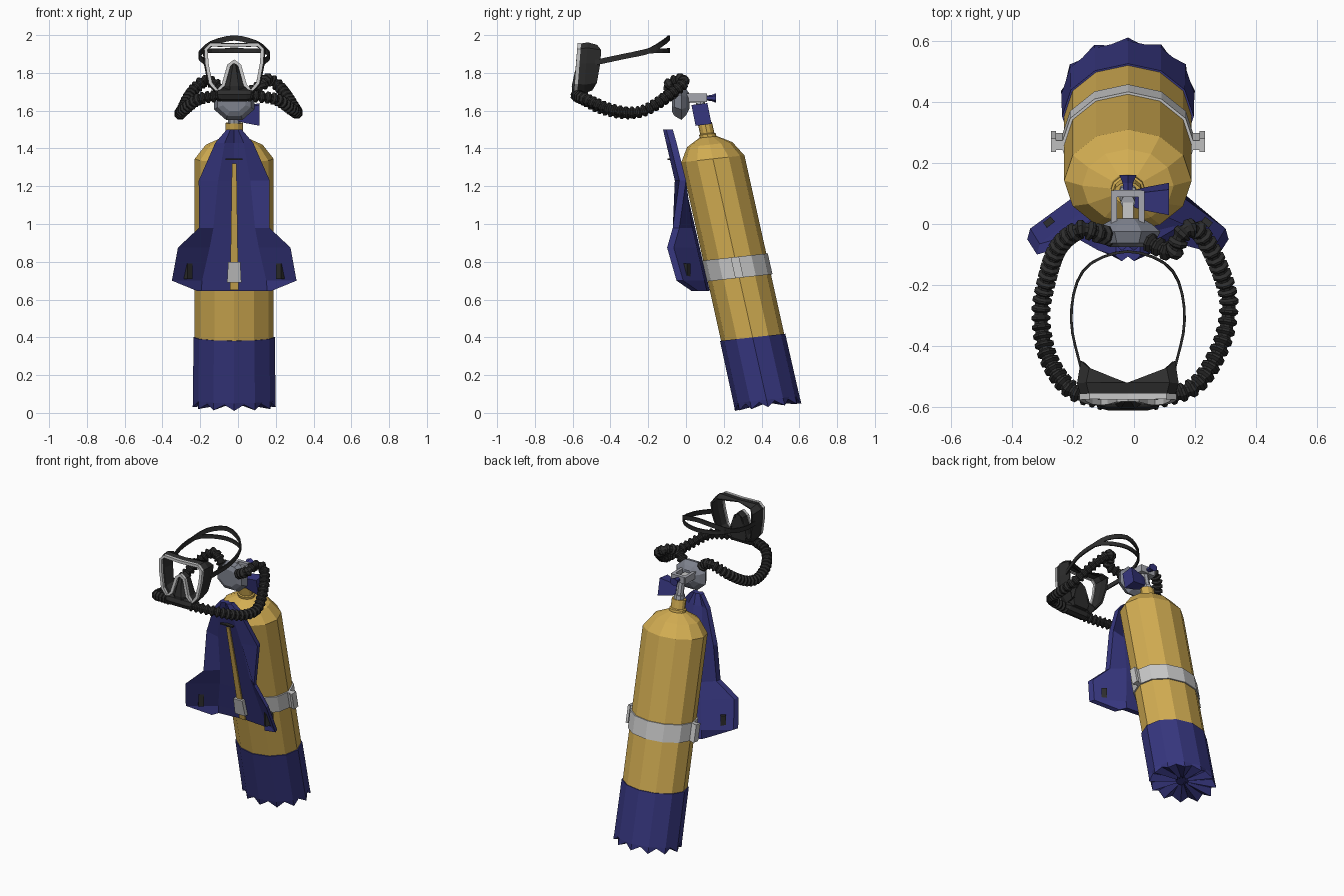
import bpy, bmesh
from math import sin, cos, pi
from mathutils import Vector, Matrix

if "Cube" in bpy.data.objects:
    bpy.data.objects.remove(bpy.data.objects["Cube"])

CX = -0.02  # centre line of the set


def material(name, r, g, b):
    m = bpy.data.materials.new(name)
    m.use_nodes = True
    m.diffuse_color = (r, g, b, 1)
    m.node_tree.nodes["Principled BSDF"].inputs["Base Color"].default_value = (r, g, b, 1)
    return m


YELLOW = material("tank_yellow", 0.65, 0.42, 0.085)
BLUE = material("navy_blue", 0.037, 0.037, 0.21)
BLACK = material("rubber_black", 0.026, 0.026, 0.026)
LIGHT = material("light_grey", 0.58, 0.58, 0.58)
STEEL = material("steel_grey", 0.21, 0.225, 0.27)
METAL = material("valve_metal", 0.38, 0.39, 0.43)


def build(name, verts, faces, mat, matrix=None):
    bm = bmesh.new()
    vs = [bm.verts.new(v) for v in verts]
    for f in faces:
        bm.faces.new([vs[i] for i in f])
    if matrix:
        bm.transform(matrix)
    bmesh.ops.recalc_face_normals(bm, faces=bm.faces)
    me = bpy.data.meshes.new(name)
    bm.to_mesh(me)
    bm.free()
    me.materials.append(mat)
    ob = bpy.data.objects.new(name, me)
    bpy.context.collection.objects.link(ob)
    return ob


def loft(name, rings, mat, caps=True, loop=False, matrix=None):
    """Skin a series of equal closed rings."""
    n, m = len(rings[0]), len(rings)
    faces = []
    for i in range(m if loop else m - 1):
        a, b = i * n, (i + 1) % m * n
        faces += [(a + j, a + (j + 1) % n, b + (j + 1) % n, b + j) for j in range(n)]
    if caps and not loop:
        faces += [tuple(range(n)), tuple(range((m - 1) * n, m * n))]
    return build(name, [v for r in rings for v in r], faces, mat, matrix)


def circle(r, z, n=12, squash=0.8):
    return [(r * sin(2 * pi * i / n), r * squash * cos(2 * pi * i / n), z) for i in range(n)]


def lathe(name, profile, mat, matrix, n=12, squash=0.8):
    return loft(name, [circle(r, z, n, squash) for r, z in profile], mat, matrix=matrix)


def box(name, lo, hi, mat, matrix=None):
    rings = [[(lo[0], lo[1], z), (hi[0], lo[1], z), (hi[0], hi[1], z), (lo[0], hi[1], z)]
             for z in (lo[2], hi[2])]
    return loft(name, rings, mat, matrix=matrix)


def resample(pts, count):
    """Smooth curve through the points, evenly spaced."""
    p = [Vector(q) for q in pts]
    p = [2 * p[0] - p[1]] + p + [2 * p[-1] - p[-2]]
    fine = []
    for a, b, c, d in zip(p, p[1:], p[2:], p[3:]):
        for k in range(20):
            t = k / 20
            fine.append(0.5 * (2 * b + (c - a) * t + (2 * a - 5 * b + 4 * c - d) * t ** 2
                               + (3 * b - a - 3 * c + d) * t ** 3))
    fine.append(p[-2])
    dist = [0]
    for a, b in zip(fine, fine[1:]):
        dist.append(dist[-1] + (b - a).length)
    out, k = [], 0
    for i in range(count):
        s = dist[-1] * i / (count - 1)
        while k < len(dist) - 2 and dist[k + 1] < s:
            k += 1
        out.append(fine[k].lerp(fine[k + 1], (s - dist[k]) / (dist[k + 1] - dist[k])))
    return out


def tube(name, path, size, mat, sides=8, ref=(0, 0, 1), loop=False):
    """Sweep a section; size(i) gives its half width and half height."""
    path, ref, n, rings = [Vector(p) for p in path], Vector(ref), len(path), []
    for i, p in enumerate(path):
        if loop:
            t = path[(i + 1) % n] - path[i - 1]
        else:
            t = path[min(i + 1, n - 1)] - path[max(i - 1, 0)]
        side = t.cross(ref).normalized()
        up = side.cross(t).normalized()
        w, h = size(i)
        angles = [2 * pi * (k + 0.5) / sides for k in range(sides)]
        rings.append([p + side * w * cos(a) + up * h * sin(a) for a in angles])
    return loft(name, rings, mat, loop=loop)


# Leaning, slightly sheared frame shared by the tank parts
LEAN = Matrix(((1, 0, 0, CX), (0, 1, -0.2226, 0.4417), (0, 0.11, 1, 0), (0, 0, 0, 1)))

# Tank with shoulder and neck
lathe("tank", [(0.209, 0.3), (0.209, 1.345), (0.15, 1.42), (0.06, 1.46)], YELLOW, LEAN)
lathe("tank_neck", [(0.055, 1.44), (0.055, 1.475), (0.047, 1.48), (0.047, 1.535)], YELLOW, LEAN)

# Boot with a toothed, ribbed base
def boot_ring(r, z_rib, z_gap, gap=1):
    ring = circle(r, 0, 24)
    return [(x, y, z_rib) if i % 2 == 0 else (x * cos(pi / 12) * gap, y * cos(pi / 12) * gap, z_gap)
            for i, (x, y, _) in enumerate(ring)]

loft("tank_boot", [boot_ring(0.2, 0.4, 0.4), boot_ring(0.216, 0.4, 0.4), boot_ring(0.218, 0.07, 0.07),
                   boot_ring(0.22, 0.03, 0.06, 0.95), boot_ring(0.04, 0.05, 0.075)], BLUE, matrix=LEAN)

# Tank band with side clamps
lathe("tank_band", [(0.21, 0.715), (0.219, 0.715), (0.219, 0.825), (0.21, 0.825)], LIGHT, LEAN)
for s, side in ((1, "left"), (-1, "right")):
    xs = sorted((s * 0.2, s * 0.235))
    box("band_clamp_" + side, (xs[0], -0.015, 0.715), (xs[1], 0.015, 0.825), LIGHT, LEAN)
    xs = sorted((s * 0.235, s * 0.252))
    box("band_clamp_tab_" + side, (xs[0], -0.022, 0.715), (xs[1], 0.022, 0.825), LIGHT, LEAN)

# Winged back plate: z, inner half width, outer half width, outer y
def plate_y(z):
    return -0.065 + 0.231 * (1.32 - z)

plate_rows = [(1.50, 0.02, 0.04, -0.105), (1.43, 0.05, 0.10, -0.085), (1.23, 0.085, 0.188, -0.035),
              (0.98, 0.11, 0.186, -0.07), (0.875, 0.13, 0.298, -0.10), (0.70, 0.17, 0.33, -0.05),
              (0.645, 0.175, 0.195, 0.03)]
rings = []
for z, xi, xo, yo in plate_rows:
    yc = plate_y(z)
    half = [(xi, yc - 0.015), (xo, yo)]
    front = [(-x, y) for x, y in reversed(half)] + [(0, yc)] + half
    ring = front + [(x * 0.97, y + 0.035) for x, y in reversed(front)]
    rings.append([(CX + x, y, z) for x, y in ring])
loft("back_plate", rings, BLUE)

# Centre webbing, buckle and slots on the plate
strip = []
for z, w in ((1.32, 0.012), (0.65, 0.022)):
    y = plate_y(z) - 0.015
    strip.append([(CX - w, y, z), (CX + w, y, z), (CX + w, y + 0.009, z), (CX - w, y + 0.009, z)])
loft("centre_webbing", strip, YELLOW)
buckle = []
for z, w in ((0.80, 0.032), (0.69, 0.038)):
    y = plate_y(z) - 0.03
    buckle.append([(CX - w, y, z), (CX + w, y, z), (CX + w, y + 0.03, z), (CX - w, y + 0.03, z)])
loft("centre_buckle", buckle, LIGHT)
box("plate_slot", (CX - 0.045, -0.097, 1.338), (CX + 0.045, -0.06, 1.346), BLACK)
for s, side in ((1, "left"), (-1, "right")):
    turn = Matrix.Translation((CX + s * 0.25, -0.005, 0.75)) @ Matrix.Rotation(-s * 0.68, 4, "Z")
    box("wing_slot_" + side, (-0.016, -0.025, -0.04), (0.016, 0.025, 0.04), BLACK, turn)

# Valve stem, yoke and knobs
lathe("valve_stem", [(0.033, 1.5), (0.033, 1.56), (0.024, 1.56), (0.024, 1.67)], METAL, LEAN, 8, 1)
for s, side in ((1, "left"), (-1, "right")):
    x = CX + s * 0.045
    box("yoke_arm_" + side, (x - 0.01, -0.01, 1.645), (x + 0.01, 0.11, 1.69), METAL)
box("yoke_bar", (CX - 0.045, 0.088, 1.645), (CX + 0.045, 0.112, 1.69), METAL)
box("yoke_seat", (CX - 0.018, 0.0, 1.64), (CX + 0.018, 0.07, 1.675), LIGHT)
back = Matrix.Translation((CX, 0, 1.667)) @ Matrix.Rotation(-pi / 2, 4, "X")
lathe("yoke_knob", [(0.017, 0.11), (0.02, 0.135), (0.032, 0.16)], BLUE, back, 6, 0.8)
knob = [[(x, 0.082 + a * w - b * h * 0.2, 1.58 + b * h + a * 0.005) for a, b in ((-1, -1), (1, -1), (1, 1), (-1, 1))]
        for x, w, h in ((0.0, 0.022, 0.03), (0.035, 0.03, 0.04), (0.115, 0.042, 0.055))]
loft("valve_knob", knob, BLUE)

# Regulator body: faceted drum facing forward
drum = [[(CX + r * cos(pi * (k + 0.5) / 4), y, zc + 0.88 * r * sin(pi * (k + 0.5) / 4)) for k in range(8)]
        for y, r, zc in ((-0.075, 0.065, 1.65), (-0.062, 0.095, 1.65), (-0.025, 0.115, 1.645),
                         (0.0, 0.085, 1.645), (0.018, 0.05, 1.65))]
loft("regulator_body", drum, STEEL)

# Corrugated hoses
hose_paths = {
    "right": [(-0.08, -0.04, 1.69), (-0.12, -0.03, 1.74), (-0.18, -0.02, 1.755), (-0.25, -0.08, 1.69),
              (-0.29, -0.20, 1.61), (-0.305, -0.31, 1.585), (-0.28, -0.44, 1.61), (-0.21, -0.54, 1.66),
              (-0.10, -0.58, 1.68)],
    "left": [(0.05, -0.06, 1.69), (0.125, -0.09, 1.735), (0.155, -0.035, 1.765), (0.20, -0.015, 1.745),
             (0.25, -0.08, 1.69), (0.30, -0.20, 1.61), (0.31, -0.29, 1.59), (0.28, -0.41, 1.61),
             (0.20, -0.53, 1.66), (0.06, -0.58, 1.68)],
}
for side, pts in hose_paths.items():
    def rib(i):
        r = 0.034 if i % 4 < 2 else 0.023
        return r, r
    tube("hose_" + side, resample(pts, 122), rib, BLACK)

# Mouthpiece under the mask
mouth = [[(x, -0.575 + 0.036 * cos(pi * k / 4) * s, 1.685 + 0.036 * sin(pi * k / 4) * s) for k in range(8)]
         for x, s in ((-0.12, 0.75), (-0.085, 1), (0.045, 1), (0.08, 0.75))]
loft("mouthpiece", mouth, BLACK)

# Mask outline with a nose notch, mirrored about the centre
half = [(0.0, 1.945), (0.125, 1.95), (0.15, 1.925), (0.145, 1.85), (0.125, 1.745), (0.09, 1.705),
        (0.058, 1.735), (0.028, 1.84), (0.0, 1.862)]
outline = half + [(-x, z) for x, z in half[-2:0:-1]]

def mask_front(z):
    return -0.585 + 0.08 * (z - 1.7)

tube("mask_rim", [(CX + x, mask_front(z), z) for x, z in outline], lambda i: (0.013, 0.013),
     LIGHT, 4, (0, 1, 0), True)
skirt = [[(CX + x, mask_front(z) + 0.005, z) for x, z in outline],
         [(CX + x * 1.08, mask_front(z) + 0.045, 1.83 + (z - 1.83) * 1.06) for x, z in outline],
         [(CX + x, -0.525 + 0.075 * (x / 0.15) ** 2, 1.83 + (z - 1.83) * 0.95) for x, z in outline]]
ob = loft("mask_skirt", skirt, BLACK, caps=False)
mod = ob.modifiers.new("thickness", "SOLIDIFY")
mod.thickness, mod.offset = 0.01, 0

# Nose pocket
nose = [[(CX - w, -0.52, z), (CX - w, y + 0.03, z), (CX - w * 0.4, y, z), (CX + w * 0.4, y, z),
         (CX + w, y + 0.03, z), (CX + w, -0.52, z)]
        for z, w, y in ((1.855, 0.012, -0.575), (1.80, 0.036, -0.59), (1.73, 0.06, -0.605), (1.69, 0.05, -0.60))]
loft("nose_pocket", nose, BLACK)

# Split head strap: one upper and one lower band
for name, rear, height in (("upper", 1.985, 0.02), ("lower", 1.918, 0.018)):
    arm = [(0.152, -0.48, 1.855), (0.185, -0.33, 1.887), (0.17, -0.20, 1.915),
           (0.115, -0.125, 0.4 * 1.915 + 0.6 * rear)]
    pts = arm + [(0, -0.09, rear)] + [(-x, y, z) for x, y, z in reversed(arm)]
    tube("head_strap_" + name, resample([(CX + x, y, z) for x, y, z in pts], 25),
         lambda i: (0.006, height), BLACK, 4)
